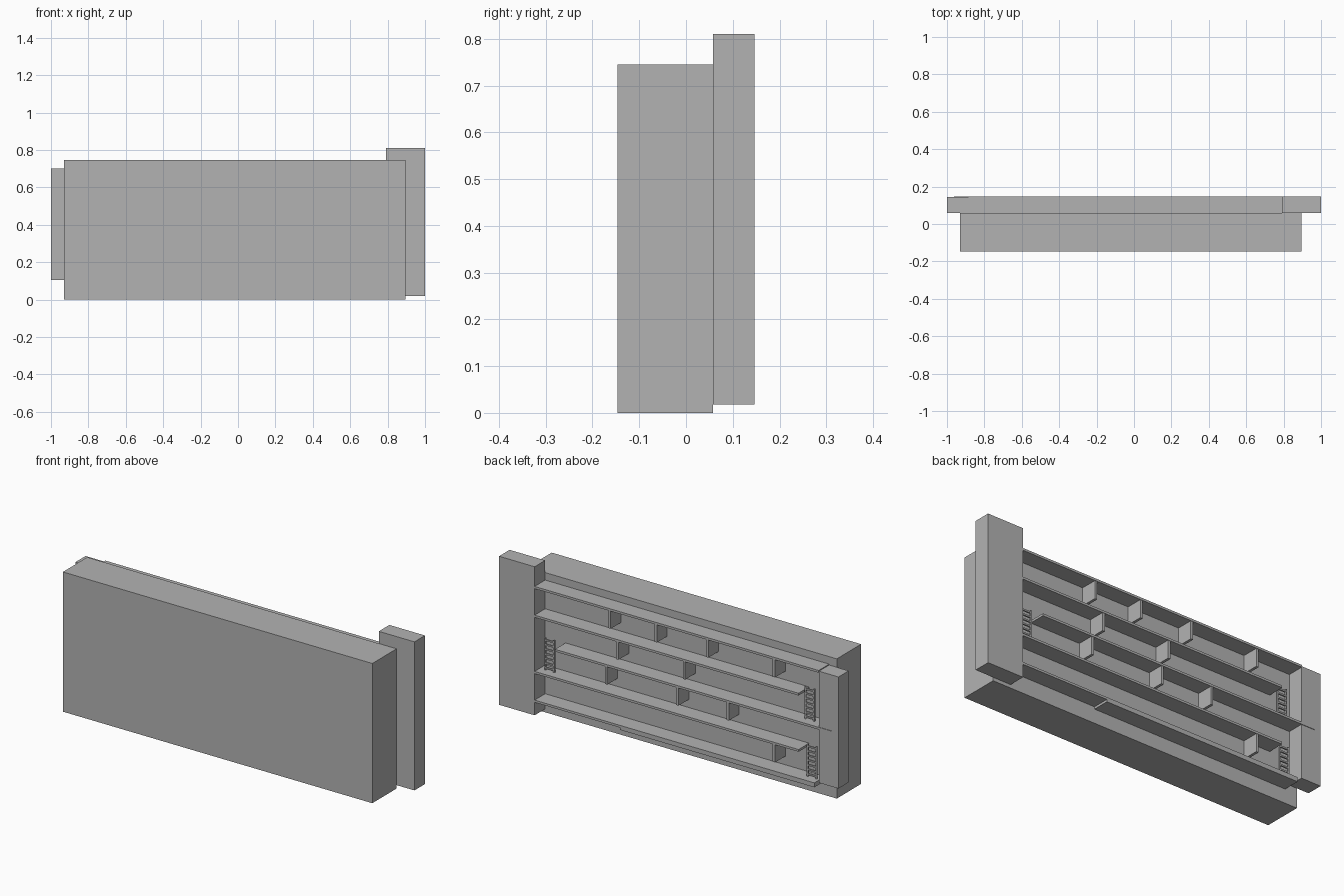
import bpy
import bmesh
from mathutils import Matrix, Vector

cube = bpy.data.objects.get("Cube")
if cube:
    bpy.data.objects.remove(cube, do_unlink=True)

grey = bpy.data.materials.new("plain grey")
grey.use_nodes = True
grey.diffuse_color = (0.45, 0.45, 0.45, 1)
grey.node_tree.nodes["Principled BSDF"].inputs["Base Color"].default_value = (0.45, 0.45, 0.45, 1)

BACK = 0.058    # rear face of the wall
EDGE = 0.147    # outer edge of the ledges
THICK = 0.012   # ledge thickness


def add_box(bm, x, y, z):
    """Add a box spanning the given (low, high) ranges."""
    low, high = (Vector(p) for p in zip(x, y, z))
    size = high - low
    matrix = Matrix.Translation((low + high) / 2) @ Matrix.Diagonal((*size, 1))
    bmesh.ops.create_cube(bm, size=1, matrix=matrix)


def make(name, boxes):
    bm = bmesh.new()
    for box in boxes:
        add_box(bm, *box)
    mesh = bpy.data.meshes.new(name)
    bm.to_mesh(mesh)
    bm.free()
    mesh.materials.append(grey)
    obj = bpy.data.objects.new(name, mesh)
    bpy.context.scene.collection.objects.link(obj)
    return obj


# Wall and the two end posts
make("wall", [((-0.93, 0.895), (-EDGE, BACK), (0, 0.745))])
make("left_post", [((0.79, 1), (BACK, EDGE), (0.018, 0.81))])
make("right_post", [((-1, -0.885), (BACK, 0.144), (0.105, 0.70))])

# Ledges: right end, left end, top height
ledges = {
    "top_ledge": (-0.885, 0.79, 0.705),
    "upper_ledge": (-0.767, 0.79, 0.552),
    "middle_ledge": (-0.963, 0.67, 0.402),
    "lower_ledge": (-0.767, 0.79, 0.252),
    "bottom_ledge": (-0.86, 0.79, 0.099),
    "bottom_ledge_lining": (-0.86, 0.286, 0.087),
}
for name, (right, left, top) in ledges.items():
    make(name, [((right, left), (BACK, EDGE), (top - THICK, top))])

# Short dividers hanging below the ledges
dividers = {
    "top_ledge": (0.35, 0.077, -0.226, -0.62),
    "upper_ledge": (0.304, -0.09),
    "middle_ledge": (0.37, -0.05, -0.347),
    "lower_ledge": (-0.62,),
}
for ledge, places in dividers.items():
    under = ledges[ledge][2] - THICK
    make(ledge + "_dividers",
         [((x - 0.007, x + 0.007), (BACK, EDGE - 0.002), (under - 0.095, under)) for x in places])


# Ladders at the open ends of the short ledges
def ladder(name, x, base, height=0.172, width=0.052, rungs=7):
    y, bar = 0.101, 0.004
    half = width / 2
    boxes = [((x + s * half - bar, x + s * half + bar), (y - bar, y + bar), (base, base + height))
             for s in (-1, 1)]
    for i in range(rungs):
        z = base + height * (i + 0.5) / rungs
        boxes.append(((x - half, x + half), (y - bar, y + bar), (z - bar, z + bar)))
    make(name, boxes)


ladder("left_ladder", 0.732, ledges["lower_ledge"][2])
ladder("upper_right_ladder", -0.802, ledges["middle_ledge"][2])
ladder("lower_right_ladder", -0.815, ledges["bottom_ledge"][2])
